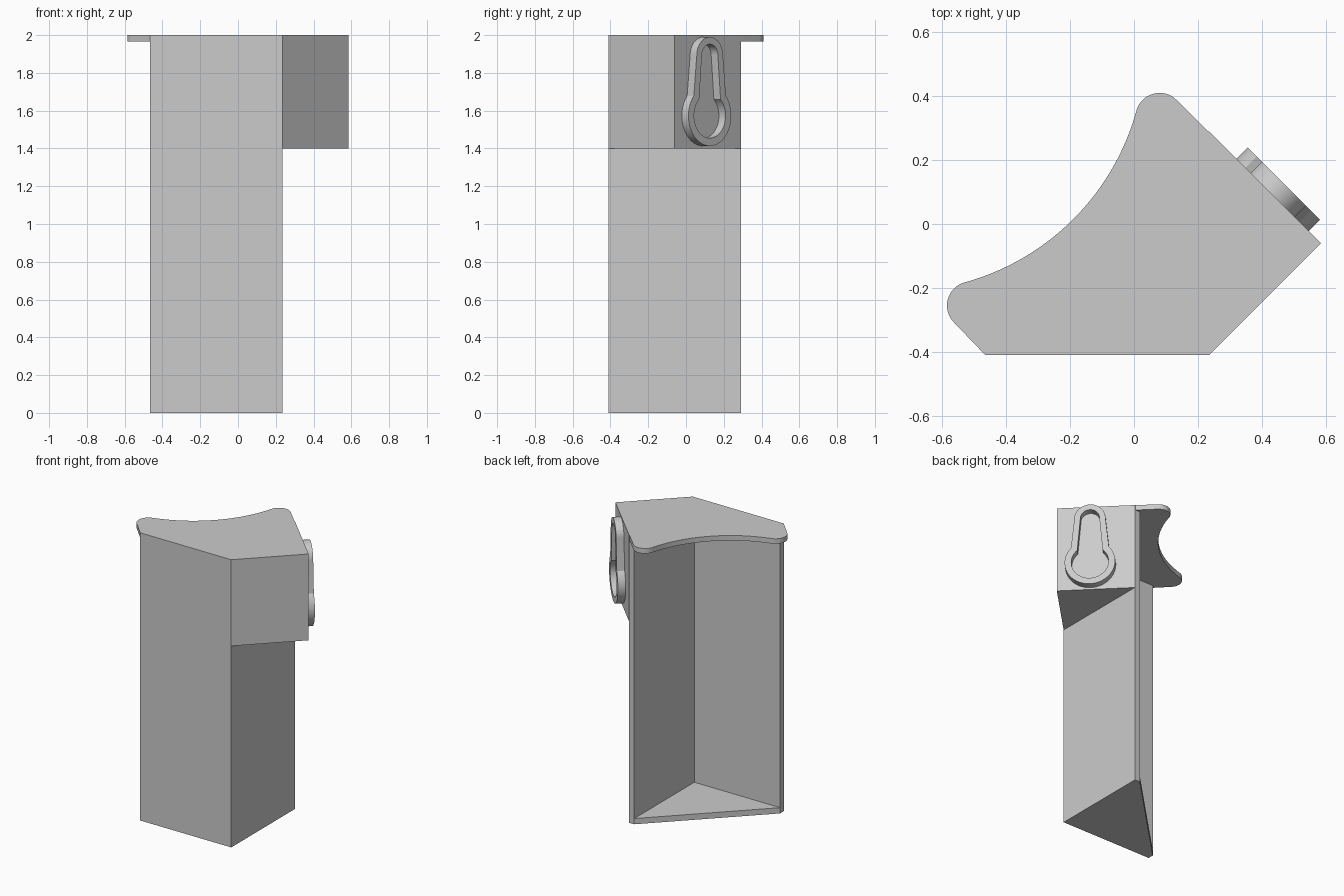
import bpy
import bmesh
from math import pi, sin, cos, asin, atan2, hypot, radians
from mathutils import Vector

default = bpy.data.objects.get("Cube")
if default:
    bpy.data.objects.remove(default, do_unlink=True)

grey = bpy.data.materials.new("plain_grey")
grey.use_nodes = True
grey.diffuse_color = (0.6, 0.6, 0.6, 1)
grey.node_tree.nodes["Principled BSDF"].inputs["Base Color"].default_value = (0.6, 0.6, 0.6, 1)

# Shared dimensions
LEFT, CORNER, FRONT, BACK = -0.465, 0.235, -0.41, 0.29
WALL, HEIGHT, PLATE = 0.04, 2.0, 0.035


def finish(name, bm):
    bmesh.ops.recalc_face_normals(bm, faces=bm.faces)
    mesh = bpy.data.meshes.new(name)
    bm.to_mesh(mesh)
    bm.free()
    mesh.materials.append(grey)
    obj = bpy.data.objects.new(name, mesh)
    bpy.context.collection.objects.link(obj)
    return obj


def prism(name, outline, bottom, top):
    bm = bmesh.new()
    face = bm.faces.new([bm.verts.new((x, y, bottom)) for x, y in outline])
    new = bmesh.ops.extrude_face_region(bm, geom=[face])["geom"]
    verts = [v for v in new if isinstance(v, bmesh.types.BMVert)]
    bmesh.ops.translate(bm, verts=verts, vec=(0, 0, top - bottom))
    return finish(name, bm)


def arc(cx, cy, r, start, end, steps):
    angles = [start + (end - start) * i / steps for i in range(steps + 1)]
    return [(cx + r * cos(a), cy + r * sin(a)) for a in angles]


def activate(obj):
    bpy.ops.object.select_all(action='DESELECT')
    obj.select_set(True)
    bpy.context.view_layer.objects.active = obj


# Two upright walls meeting at the front corner
body = prism("holder_body", [
    (LEFT, FRONT), (CORNER, FRONT), (CORNER, BACK), (CORNER - WALL, BACK),
    (CORNER - WALL, FRONT + WALL), (LEFT, FRONT + WALL)], 0, HEIGHT)

# Triangular floor
floor = prism("floor", [
    (LEFT, FRONT), (CORNER, FRONT), (CORNER, BACK), (CORNER - WALL, BACK),
    (LEFT, FRONT + WALL)], 0, WALL)

# Solid wedge that carries the hanging ring
SIDE = (0.585, -0.06)
wedge = prism("mount_wedge", [(CORNER, FRONT), SIDE, (CORNER, BACK)], 1.4, HEIGHT)

# Top plate: two rounded horns joined by a concave arc
horn_r = 0.075
horn_a, horn_b = (0.08, 0.335), (-0.51, -0.255)
hollow = (-0.734, 0.559)
to_a = atan2(horn_a[1] - hollow[1], horn_a[0] - hollow[0])
to_b = atan2(horn_b[1] - hollow[1], horn_b[0] - hollow[0])
hollow_r = hypot(horn_a[0] - hollow[0], horn_a[1] - hollow[1]) - horn_r
outline = [(LEFT, FRONT), (CORNER, FRONT), SIDE]
outline += arc(*horn_a, horn_r, pi / 4, to_a + pi, 16)
outline += arc(*hollow, hollow_r, to_a, to_b, 40)[1:-1]
outline += arc(*horn_b, horn_r, to_b + pi, 5 * pi / 4, 16)
plate = prism("top_plate", outline, HEIGHT - PLATE, HEIGHT)

# Merge the flush parts into one solid
for part in (floor, wedge, plate):
    activate(body)
    mod = body.modifiers.new("join", 'BOOLEAN')
    mod.operation = 'UNION'
    mod.solver = 'EXACT'
    mod.object = part
    bpy.ops.object.modifier_apply(modifier=mod.name)
    bpy.data.objects.remove(part, do_unlink=True)

bm = bmesh.new()
bm.from_mesh(body.data)
bmesh.ops.remove_doubles(bm, verts=bm.verts, dist=0.0001)
bmesh.ops.dissolve_limit(bm, angle_limit=radians(0.2), verts=bm.verts, edges=bm.edges)
bm.to_mesh(body.data)
bm.free()


# Keyhole-shaped hanging ring on the slanted back face
def keyhole(big_r, small_r, neck):
    j = asin(neck / big_r)
    return (arc(0, 1.573, big_r, pi / 2 + j, 5 * pi / 2 - j, 48)
            + arc(0, 1.892, small_r, 0, pi, 24))


origin = Vector((0.434, 0.091, 0))
across = Vector((-1, 1, 0)).normalized()
outward = Vector((1, 1, 0)).normalized()
outer, inner = keyhole(0.16, 0.098, 0.12), keyhole(0.118, 0.06, 0.08)
bm = bmesh.new()
loops = [[bm.verts.new(origin + across * u + outward * depth + Vector((0, 0, z)))
          for u, z in shape]
         for shape, depth in ((outer, 0), (outer, 0.05), (inner, 0.05), (inner, 0))]
count = len(outer)
for k in range(4):
    a, b = loops[k], loops[(k + 1) % 4]
    for i in range(count):
        n = (i + 1) % count
        bm.faces.new((a[i], a[n], b[n], b[i]))
ring = finish("hanging_ring", bm)

for obj in (body, ring):
    activate(obj)
    bpy.ops.object.shade_smooth_by_angle(angle=radians(25))
